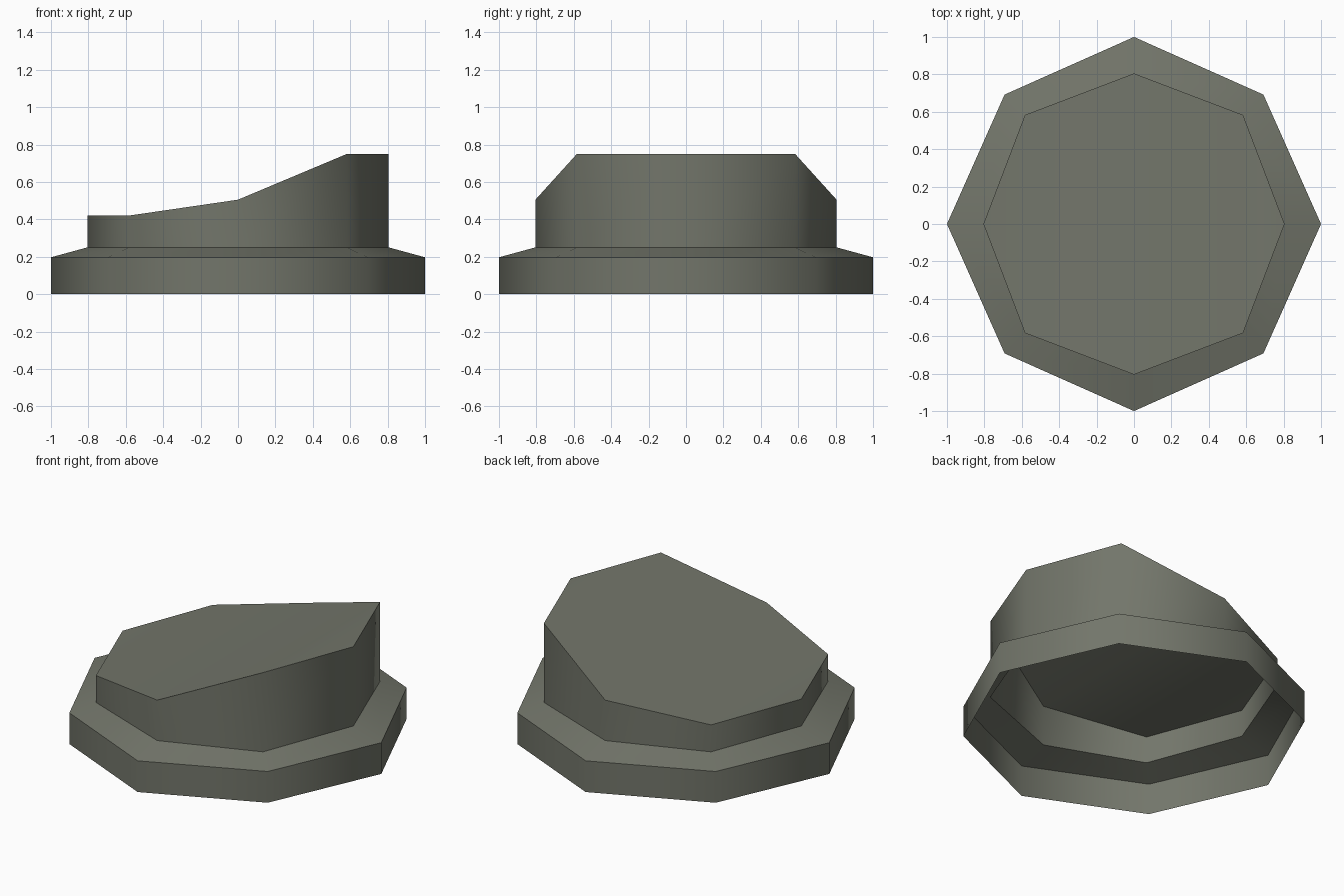
import bpy, bmesh, math

if "Cube" in bpy.data.objects:
    bpy.data.objects.remove(bpy.data.objects["Cube"])

# Colour
mat = bpy.data.materials.new("grey_green")
mat.diffuse_color = (0.17, 0.18, 0.145, 1)
mat.use_nodes = True
mat.node_tree.nodes["Principled BSDF"].inputs["Base Color"].default_value = mat.diffuse_color


def octagon(bm, axis, diag, height):
    """Eight points: axis points at radius axis, corners at (diag, diag)."""
    verts = []
    for i in range(8):
        a = i * math.pi / 4
        r = axis if i % 2 == 0 else diag * math.sqrt(2)
        x, y = r * math.cos(a), r * math.sin(a)
        verts.append(bm.verts.new((x, y, height(x))))
    return verts


def slanted(x):
    """Height of the slanted cap, rising towards +x."""
    if x < -0.1:
        return 0.42
    return 0.505 if x < 0.1 else 0.75


bm = bmesh.new()

# Open shell: base wall, sloped shoulder, upper wall
rings = [
    octagon(bm, 1.0, 0.692, lambda x: 0.0),
    octagon(bm, 1.0, 0.692, lambda x: 0.197),
    octagon(bm, 0.805, 0.583, lambda x: 0.25),
    octagon(bm, 0.805, 0.583, slanted),
]
for lo, hi in zip(rings, rings[1:]):
    for i in range(8):
        j = (i + 1) % 8
        bm.faces.new((lo[i], lo[j], hi[j], hi[i]))

# Slanted cap, folded along lines of constant x
t = rings[-1]
for ids in ((7, 0, 1), (6, 7, 1, 2), (5, 6, 2, 3), (4, 5, 3)):
    bm.faces.new([t[i] for i in ids])

me = bpy.data.meshes.new("slanted_octagonal_cap")
bm.to_mesh(me)
bm.free()
me.materials.append(mat)
ob = bpy.data.objects.new("slanted_octagonal_cap", me)
bpy.context.collection.objects.link(ob)

# Smooth walls with sharp rims
bpy.context.view_layer.objects.active = ob
ob.select_set(True)
bpy.ops.object.shade_smooth_by_angle(angle=math.radians(50))
